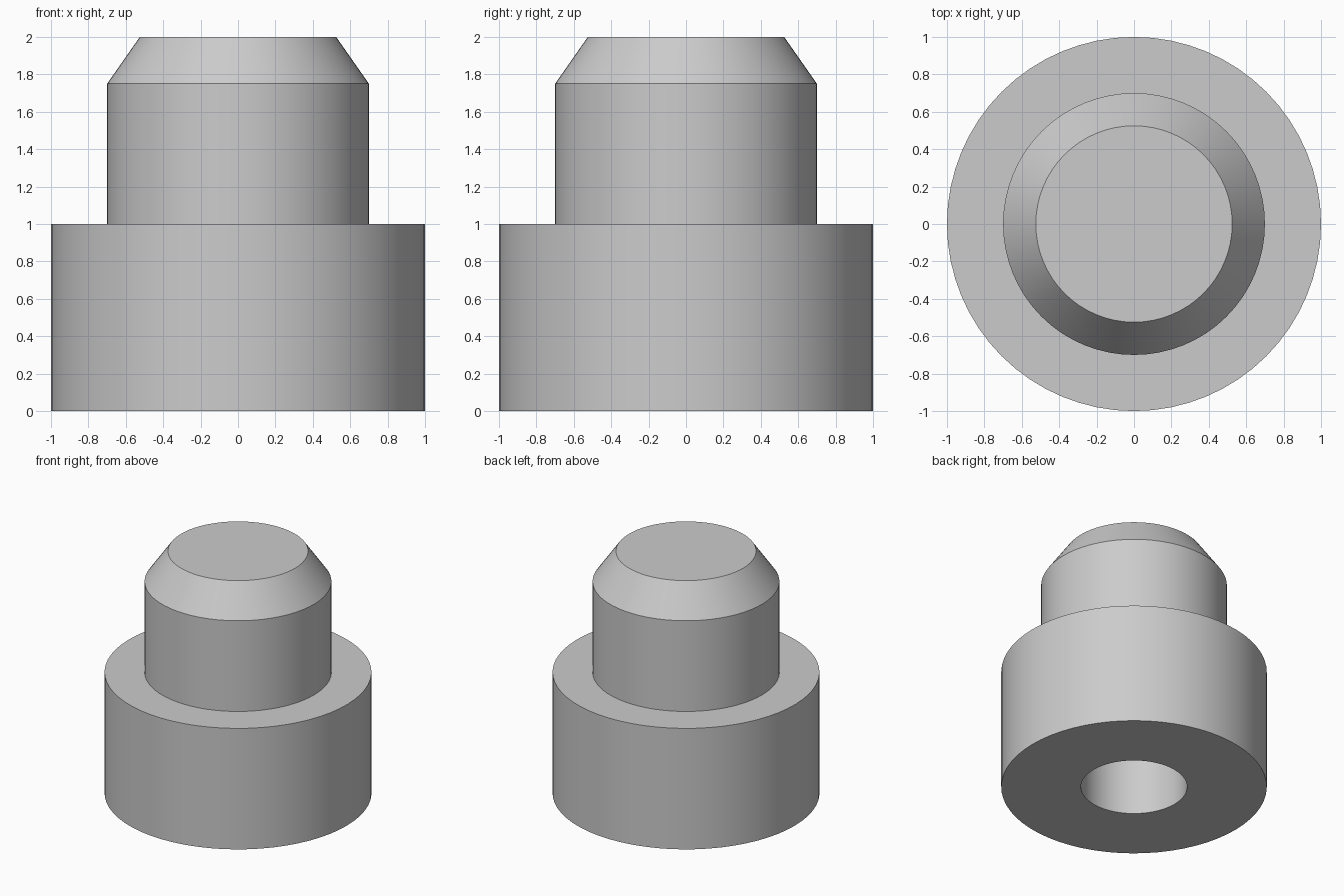
import bpy, bmesh, math

cube = bpy.data.objects.get("Cube")
if cube:
    bpy.data.objects.remove(cube, do_unlink=True)

SEGMENTS = 64

# Single grey material
grey = bpy.data.materials.new("plain_grey")
grey.use_nodes = True
colour = (0.6, 0.6, 0.6, 1.0)
grey.diffuse_color = colour
grey.node_tree.nodes["Principled BSDF"].inputs["Base Color"].default_value = colour


def lathe(name, profile, material):
    """Revolve a radius/height profile around the z axis."""
    bm = bmesh.new()
    verts = [bm.verts.new((r, 0, z)) for r, z in profile]
    edges = [bm.edges.new(pair) for pair in zip(verts, verts[1:])]
    bmesh.ops.spin(bm, geom=verts + edges, cent=(0, 0, 0), axis=(0, 0, 1),
                   angle=math.tau, steps=SEGMENTS, use_duplicate=False)
    bmesh.ops.remove_doubles(bm, verts=bm.verts[:], dist=1e-4)
    bmesh.ops.recalc_face_normals(bm, faces=bm.faces[:])
    mesh = bpy.data.meshes.new(name)
    bm.to_mesh(mesh)
    bm.free()
    mesh.materials.append(material)
    obj = bpy.data.objects.new(name, mesh)
    bpy.context.collection.objects.link(obj)
    bpy.ops.object.select_all(action="DESELECT")
    obj.select_set(True)
    bpy.context.view_layer.objects.active = obj
    bpy.ops.object.shade_smooth_by_angle(angle=math.radians(25))
    return obj


# Stepped pin: blind bore, wide base, shoulder, shaft and chamfered tip
lathe("stepped_pin", [
    (0, 1.2), (0.4, 1.2), (0.4, 0),
    (1, 0), (1, 1),
    (0.7, 1), (0.7, 1.75),
    (0.525, 2), (0, 2),
], grey)
